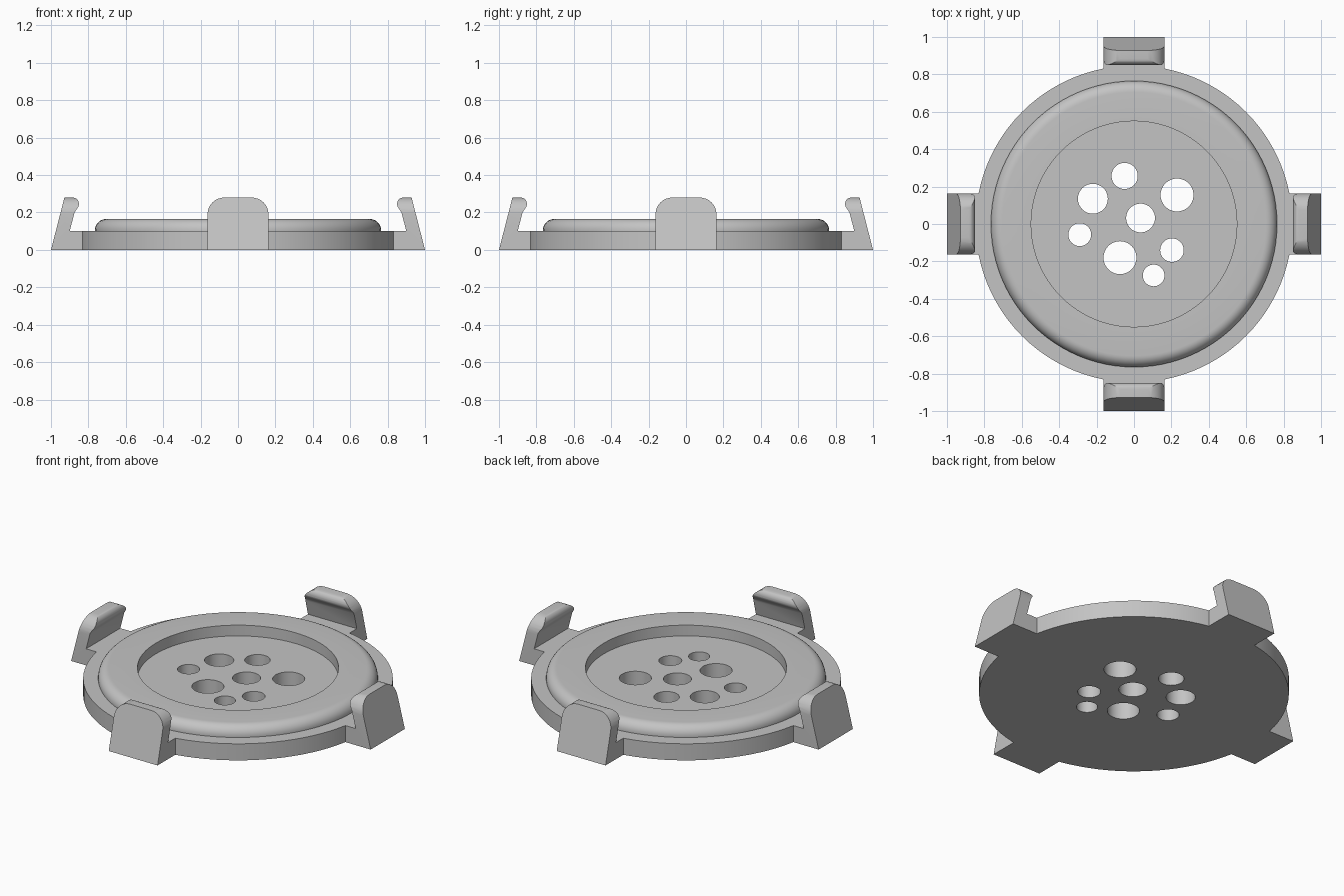
import bpy, bmesh
from math import sin, cos, pi, radians
from mathutils import Matrix

if "Cube" in bpy.data.objects:
    bpy.data.objects.remove(bpy.data.objects["Cube"], do_unlink=True)

grey = bpy.data.materials.new("light grey plastic")
grey.use_nodes = True
COLOUR = (0.55, 0.55, 0.55, 1)
grey.diffuse_color = COLOUR
grey.node_tree.nodes["Principled BSDF"].inputs["Base Color"].default_value = COLOUR


def make_object(name, bm):
    bmesh.ops.recalc_face_normals(bm, faces=bm.faces)
    mesh = bpy.data.meshes.new(name)
    bm.to_mesh(mesh)
    bm.free()
    mesh.materials.append(grey)
    obj = bpy.data.objects.new(name, mesh)
    bpy.context.collection.objects.link(obj)
    return obj


def prism(bm, points, direction):
    """Extrude a closed outline along a direction."""
    face = bm.faces.new([bm.verts.new(p) for p in points])
    new = bmesh.ops.extrude_face_region(bm, geom=[face])["geom"]
    verts = [g for g in new if isinstance(g, bmesh.types.BMVert)]
    bmesh.ops.translate(bm, verts=verts, vec=direction)


def circle(x, y, z, r, n):
    return [(x + r * cos(2 * pi * i / n), y + r * sin(2 * pi * i / n), z) for i in range(n)]


def arc(cx, cz, r, start, end, n=8):
    angles = [radians(start + (end - start) * i / n) for i in range(n + 1)]
    return [(cx + r * cos(a), cz + r * sin(a)) for a in angles]


def boolean(obj, cutter, operation):
    """Bake a boolean into the mesh and drop the cutter."""
    mod = obj.modifiers.new("cut", 'BOOLEAN')
    mod.object, mod.operation, mod.solver = cutter, operation, 'EXACT'
    bpy.context.view_layer.update()
    graph = bpy.context.evaluated_depsgraph_get()
    mesh = bpy.data.meshes.new_from_object(obj.evaluated_get(graph))
    obj.modifiers.clear()
    obj.data = mesh
    bpy.data.objects.remove(cutter, do_unlink=True)


def smooth(obj):
    bpy.ops.object.select_all(action='DESELECT')
    obj.select_set(True)
    bpy.context.view_layer.objects.active = obj
    bpy.ops.object.shade_smooth_by_angle(angle=radians(30))


BASE_TOP, RING_TOP = 0.10, 0.165

# Base disc with round through holes (x, y, radius)
bm = bmesh.new()
prism(bm, circle(0, 0, 0, 0.847, 96), (0, 0, BASE_TOP))
base = make_object("base_disc", bm)
holes = [(-.05, .257, .07), (-.22, .135, .08), (.23, .155, .088), (.035, .032, .077),
         (-.29, -.057, .061), (-.075, -.18, .088), (.203, -.14, .063), (.105, -.275, .058)]
bm = bmesh.new()
for x, y, r in holes:
    prism(bm, circle(x, y, -0.1, r, 40), (0, 0, 0.4))
boolean(base, make_object("hole_cutter", bm), 'DIFFERENCE')
smooth(base)

# Raised ring with a rounded outer edge, lathed about z
section = [(0.55, BASE_TOP), (0.55, RING_TOP)] + arc(0.705, 0.105, 0.06, 90, 0) + [(0.765, BASE_TOP)]
bm = bmesh.new()
verts = [bm.verts.new((x, 0, z)) for x, z in section]
edges = [bm.edges.new(pair) for pair in zip(verts, verts[1:])]
bmesh.ops.spin(bm, geom=verts + edges, axis=(0, 0, 1), cent=(0, 0, 0),
               angle=2 * pi, steps=96, use_duplicate=False)
bmesh.ops.remove_doubles(bm, verts=bm.verts, dist=1e-4)
smooth(make_object("raised_ring", bm))

# Four leaning clips: hooked side profile trimmed to rounded top corners
HALF, TOP, CORNER = 0.163, 0.28, 0.09
profile = [(0.825, 0), (1, 0), (0.928, TOP)] + arc(0.884, 0.246, 0.034, 90, 225)
profile += [(0.874, 0.2), (0.9, BASE_TOP), (0.825, BASE_TOP)]
outline = [(-HALF, -0.1), (HALF, -0.1)]
outline += arc(HALF - CORNER, TOP - CORNER, CORNER, 0, 90)
outline += arc(CORNER - HALF, TOP - CORNER, CORNER, 90, 180)
for i, side in enumerate(("left", "back", "right", "front")):
    bm = bmesh.new()
    prism(bm, [(x, -0.2, z) for x, z in profile], (0, 0.4, 0))
    clip = make_object(side + "_clip", bm)
    bm = bmesh.new()
    prism(bm, [(0.7, y, z) for y, z in outline], (0.5, 0, 0))
    boolean(clip, make_object("clip_trimmer", bm), 'INTERSECT')
    clip.data.transform(Matrix.Rotation(i * pi / 2, 4, 'Z'))
    smooth(clip)
